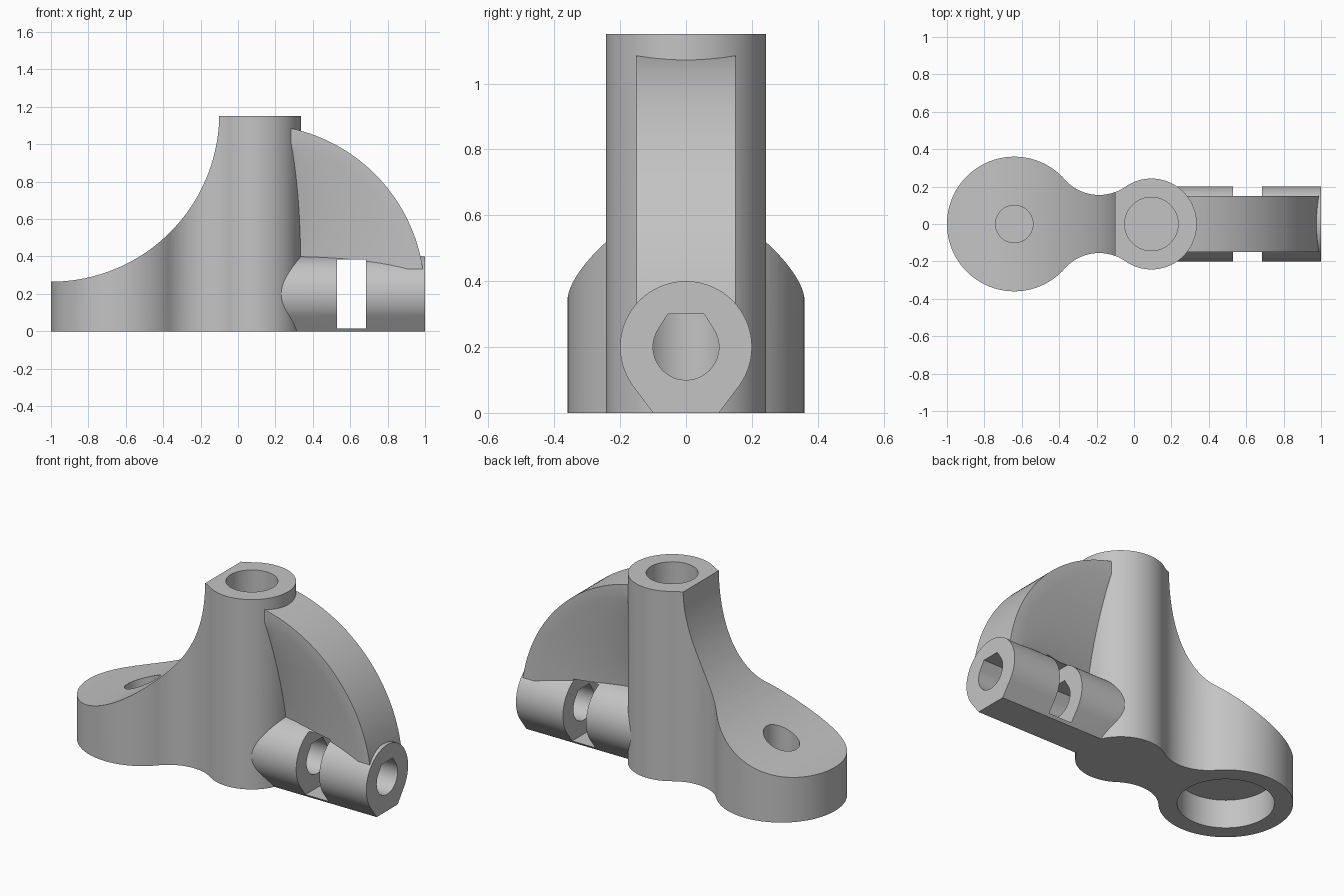
import bpy, bmesh
from math import sin, cos, atan2, sqrt, radians, pi

cube = bpy.data.objects.get("Cube")
if cube:
    bpy.data.objects.remove(cube, do_unlink=True)

GREY = (0.55, 0.55, 0.55, 1)
grey = bpy.data.materials.new("plain_grey")
grey.use_nodes = True
grey.diffuse_color = GREY
for node in grey.node_tree.nodes:
    if node.type == 'BSDF_PRINCIPLED':
        node.inputs["Base Color"].default_value = GREY

PAD_X, PAD_R = -0.64, 0.36
POST_X, POST_R = 0.093, 0.243
AXIS_Z = 0.2            # height of the clamp tube axis


def finish(name, bm):
    bmesh.ops.recalc_face_normals(bm, faces=bm.faces)
    mesh = bpy.data.meshes.new(name)
    bm.to_mesh(mesh)
    bm.free()
    mesh.materials.append(grey)
    obj = bpy.data.objects.new(name, mesh)
    bpy.context.collection.objects.link(obj)
    return obj


def arc(cx, cy, r, start, end, n):
    """Arc points without the end point."""
    return [(cx + r * cos(start + (end - start) * i / n),
             cy + r * sin(start + (end - start) * i / n)) for i in range(n)]


def prism(name, points, low, high, axis):
    """Extrude a 2D outline along an axis."""
    place = {'X': lambda a, b, t: (t, a, b),
             'Y': lambda a, b, t: (a, t, b),
             'Z': lambda a, b, t: (a, b, t)}[axis]
    bm = bmesh.new()
    rings = [[bm.verts.new(place(a, b, t)) for a, b in points] for t in (low, high)]
    for ring in rings:
        bm.faces.new(ring)
    n = len(points)
    for i in range(n):
        j = (i + 1) % n
        bm.faces.new((rings[0][i], rings[0][j], rings[1][j], rings[1][i]))
    return finish(name, bm)


def disc(cx, cy, r, n=96):
    return arc(cx, cy, r, 0, 2 * pi, n)


def combine(target, other, operation):
    mod = target.modifiers.new(operation.lower(), 'BOOLEAN')
    mod.operation = operation
    mod.solver = 'EXACT'
    mod.object = other
    bpy.context.view_layer.objects.active = target
    bpy.ops.object.modifier_apply(modifier=mod.name)
    bpy.data.objects.remove(other, do_unlink=True)


# Plan outline: round pad and post joined by tangent fillets
fillet_r = 0.245
span = POST_X - PAD_X
r1, r2 = PAD_R + fillet_r, POST_R + fillet_r
along = (r1 * r1 - r2 * r2 + span * span) / (2 * span)
fx, fy = PAD_X + along, sqrt(r1 * r1 - along * along)
pad_a, post_a = atan2(fy, along), atan2(fy, fx - POST_X)
outline = (arc(POST_X, 0, POST_R, -post_a, post_a, 72)
           + arc(fx, fy, fillet_r, post_a - pi, pad_a - pi, 24)
           + arc(PAD_X, 0, PAD_R, pad_a, 2 * pi - pad_a, 84)
           + arc(fx, -fy, fillet_r, pi - pad_a, pi - post_a, 24))
body = prism("bracket_body", outline, 0, 1.15, 'Z')

# Sweeping concave slope from the pad up to the post
combine(body, prism("slope_cutter", disc(-1, 1.165, 0.9, 160), -0.6, 0.6, 'Y'), 'DIFFERENCE')

# Clamp tube with tangent flanks down to a flat foot
low = atan2(-3, 4)
tube = (arc(0, AXIS_Z, 0.2, low, pi - low, 72)
        + [(-0.16, 0.08), (-0.1, 0), (0.1, 0)])
combine(body, prism("clamp_tube", tube, POST_X, 1, 'X'), 'UNION')

# Quarter-round gusset with dished sides, swept about the tube and post axes
half = [(0.25, 0.005), (0.827, 0.15), (0.905, 0.15)]
section = half + [(r, -y) for r, y in reversed(half)]
bm = bmesh.new()
steps = 48
rings = []
for i in range(steps + 1):
    a = pi / 2 * i / steps
    rings.append([bm.verts.new((POST_X + r * cos(a), y, AXIS_Z + r * sin(a)))
                  for r, y in section])
n = len(section)
for ring, after in zip(rings, rings[1:]):
    for i in range(n):
        j = (i + 1) % n
        bm.faces.new((ring[i], ring[j], after[j], after[i]))
bm.faces.new(rings[0])
bm.faces.new(rings[-1])
combine(body, finish("gusset", bm), 'UNION')

# Nut slot across the tube, leaving a thin floor
slot = [(0.53, 0.015), (0.685, 0.015), (0.685, 0.385), (0.53, 0.385)]
combine(body, prism("slot_cutter", slot, -0.4, 0.4, 'Y'), 'DIFFERENCE')

# Post bore, screw hole in the pad and round recess beneath it
for name, x, r, z0, z1 in (("post_bore", POST_X, 0.143, 0.05, 1.3),
                           ("screw_hole", PAD_X, 0.1, 0.185, 1),
                           ("pad_recess", PAD_X, 0.26, -0.1, 0.17)):
    combine(body, prism(name, disc(x, 0, r), z0, z1, 'Z'), 'DIFFERENCE')

# Flat-topped clamp hole running along the tube into the bore
hole = (arc(0, AXIS_Z, 0.1, radians(150), radians(390), 48)
        + [(0.0866, 0.25), (0.055, 0.3), (-0.055, 0.3)])
combine(body, prism("clamp_hole", hole, POST_X, 1.1, 'X'), 'DIFFERENCE')

# Smooth shading with sharp edges
bpy.ops.object.select_all(action='DESELECT')
body.select_set(True)
bpy.context.view_layer.objects.active = body
bpy.ops.object.shade_smooth_by_angle(angle=radians(30))
